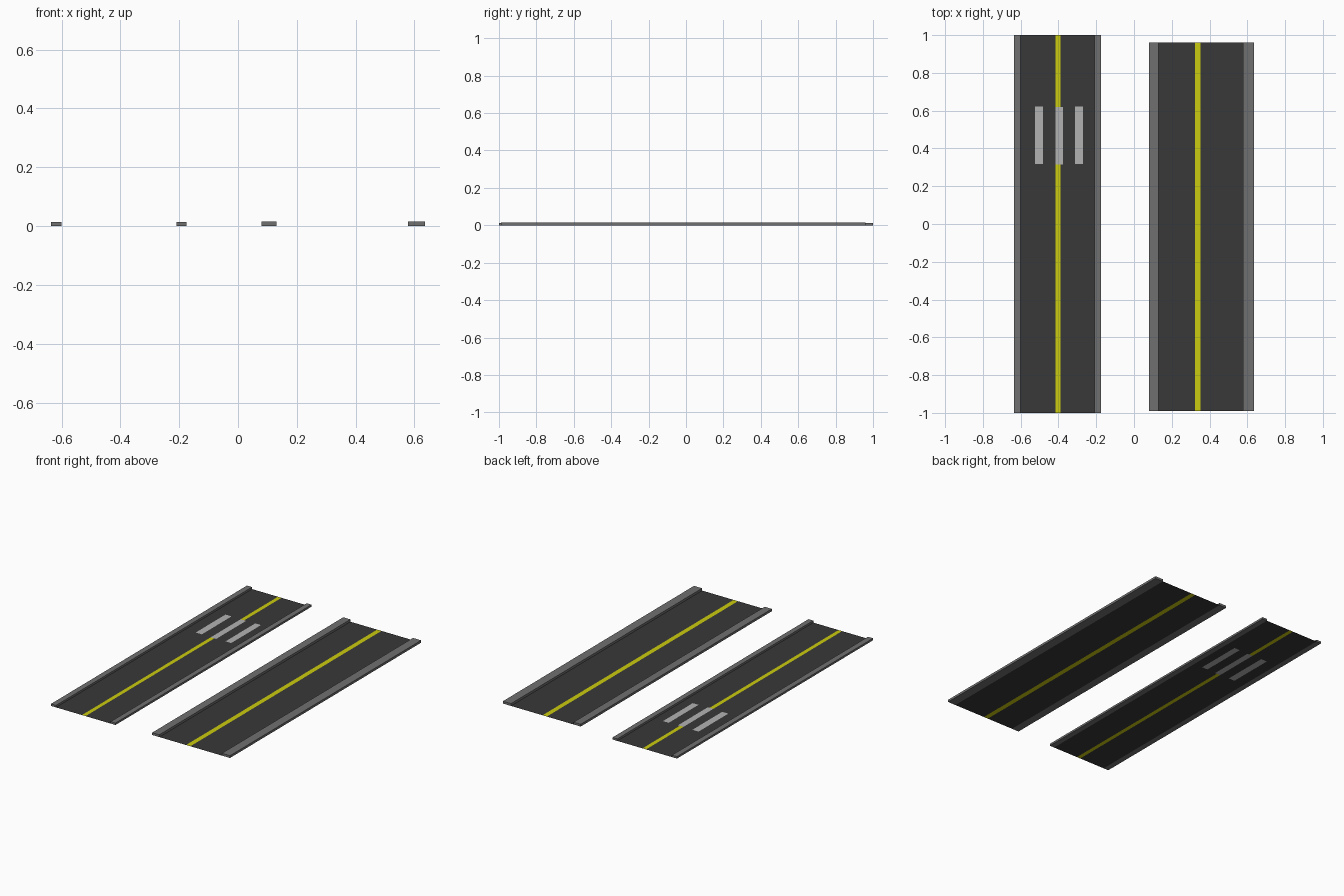
import bpy, bmesh

if "Cube" in bpy.data.objects:
    bpy.data.objects.remove(bpy.data.objects["Cube"])


def material(name, r, g, b):
    m = bpy.data.materials.new(name)
    m.diffuse_color = (r, g, b, 1)
    m.use_nodes = True
    m.node_tree.nodes["Principled BSDF"].inputs["Base Color"].default_value = m.diffuse_color
    return m


ASPHALT = material("asphalt", 0.04, 0.04, 0.04)
YELLOW = material("yellow_paint", 0.6, 0.6, 0.005)
WHITE = material("white_paint", 0.45, 0.45, 0.45)
KERB = material("kerb_grey", 0.16, 0.16, 0.16)


def finish(name, bm, mats):
    me = bpy.data.meshes.new(name)
    bm.to_mesh(me)
    bm.free()
    for m in mats:
        me.materials.append(m)
    ob = bpy.data.objects.new(name, me)
    bpy.context.collection.objects.link(ob)


def road(name, x0, x1, y0, y1, paint):
    """Flat sheet at z = 0, split along painted rectangles (x0, x1, y0, y1, slot)."""
    xs = sorted({x0, x1, *(v for p in paint for v in p[0:2])})
    ys = sorted({y0, y1, *(v for p in paint for v in p[2:4])})
    bm = bmesh.new()
    grid = [[bm.verts.new((x, y, 0)) for y in ys] for x in xs]
    for i in range(len(xs) - 1):
        for j in range(len(ys) - 1):
            f = bm.faces.new((grid[i][j], grid[i + 1][j],
                              grid[i + 1][j + 1], grid[i][j + 1]))
            c = f.calc_center_median()
            for a, b, d, e, slot in paint:  # later paint covers earlier
                if a < c.x < b and d < c.y < e:
                    f.material_index = slot
    finish(name, bm, [ASPHALT, YELLOW, WHITE])


def kerb(name, x0, x1, y0, y1, h):
    bm = bmesh.new()
    bmesh.ops.create_cube(bm, size=1)
    bmesh.ops.scale(bm, vec=(x1 - x0, y1 - y0, h), verts=bm.verts)
    bmesh.ops.translate(bm, vec=((x0 + x1) / 2, (y0 + y1) / 2, h / 2), verts=bm.verts)
    finish(name, bm, [KERB])


# Narrow road with centre line and crossing bars
road("crossing_road", -0.6, -0.209, -1, 1, [
    (-0.415, -0.389, -1, 1, 1),
    (-0.525, -0.481, 0.318, 0.622, 2),
    (-0.415, -0.376, 0.314, 0.619, 2),
    (-0.312, -0.271, 0.318, 0.622, 2),
])
kerb("crossing_road_kerb_left", -0.636, -0.6, -1, 1, 0.013)
kerb("crossing_road_kerb_right", -0.209, -0.175, -1, 1, 0.013)

# Wide plain road with centre line
road("plain_road", 0.131, 0.578, -0.99, 0.96, [(0.322, 0.353, -0.99, 0.96, 1)])
kerb("plain_road_kerb_left", 0.08, 0.131, -0.99, 0.96, 0.015)
kerb("plain_road_kerb_right", 0.578, 0.636, -0.99, 0.96, 0.015)
